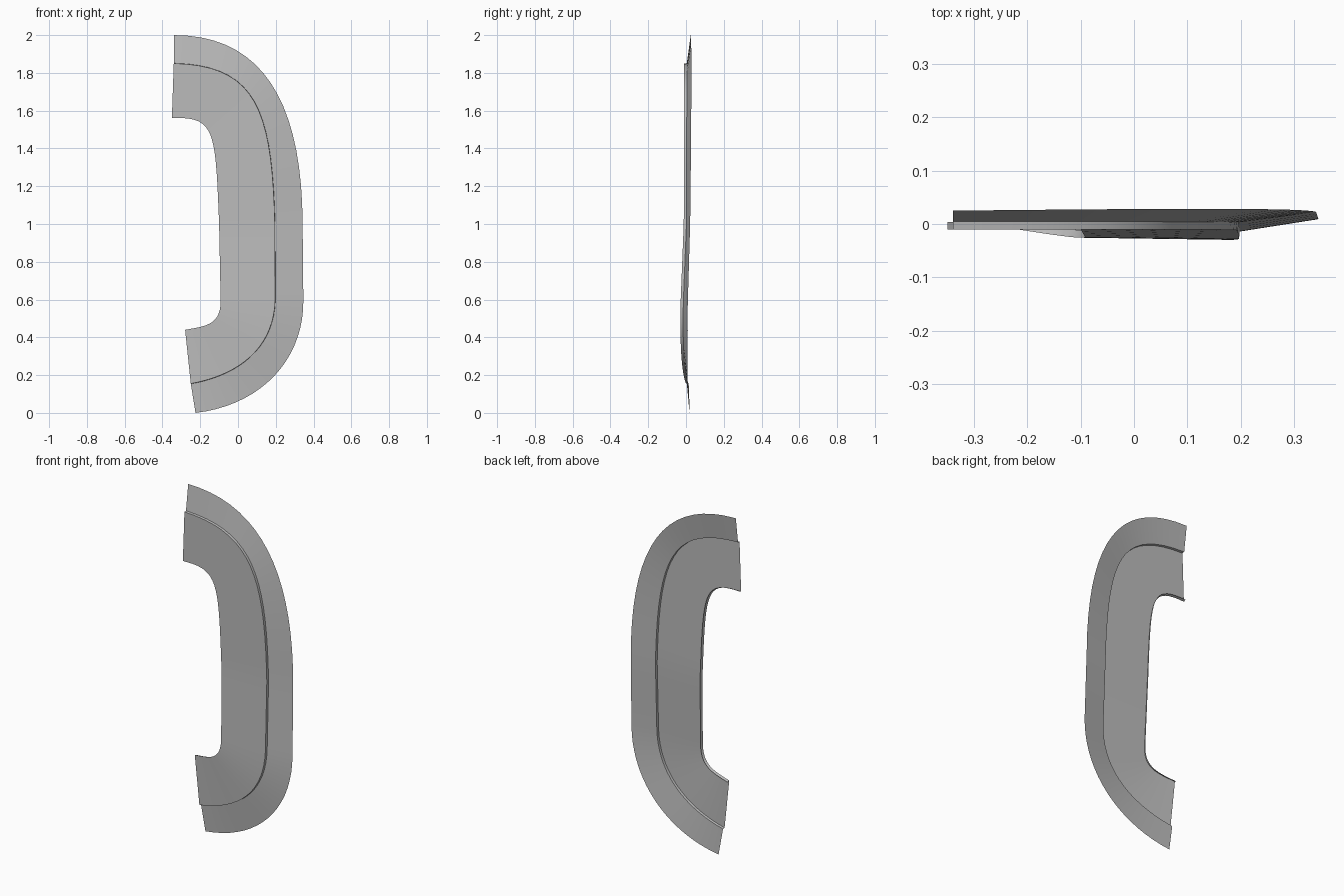
import bpy
from math import radians
from mathutils import Vector

old = bpy.data.objects.get("Cube")
if old:
    bpy.data.objects.remove(old, do_unlink=True)

STEPS = 18

grey = bpy.data.materials.new("plain_grey")
grey.use_nodes = True
colour = (0.5, 0.5, 0.5, 1)
grey.diffuse_color = colour
grey.node_tree.nodes["Principled BSDF"].inputs["Base Color"].default_value = colour


def bezier(points):
    """Sample one cubic curve from its four control points."""
    a, b, c, d = (Vector(p) for p in points)
    samples = []
    for i in range(STEPS + 1):
        t = i / STEPS
        s = 1 - t
        samples.append(a * s**3 + b * (3 * s * s * t) + c * (3 * s * t * t) + d * t**3)
    return samples


def edge_line(upper_bend, lower_bend):
    """Upper bend, straight run, then lower bend."""
    upper, lower = bezier(upper_bend), bezier(lower_bend)
    middle = [upper[-1].lerp(lower[0], k / 4) for k in range(1, 4)]
    return upper + middle + lower


def loft(name, rows):
    """Skin a sheet across neighbouring rows of points."""
    count = len(rows[0])
    verts = [p for row in rows for p in row]
    faces = []
    for r in range(len(rows) - 1):
        for i in range(count - 1):
            a, b = r * count + i, (r + 1) * count + i
            faces.append((a, a + 1, b + 1, b))
    mesh = bpy.data.meshes.new(name)
    mesh.from_pydata(verts, [], faces)
    mesh.materials.append(grey)
    obj = bpy.data.objects.new(name, mesh)
    bpy.context.collection.objects.link(obj)
    bpy.ops.object.select_all(action="DESELECT")
    obj.select_set(True)
    bpy.context.view_layer.objects.active = obj
    bpy.ops.object.shade_smooth_by_angle(angle=radians(30))
    return obj


# Guide lines running from the upper end to the lower end
inner = edge_line(
    [(-.35, -.01, 1.56), (-.12, -.01, 1.57), (-.12, -.01, 1.5), (-.1, -.01, 1)],
    [(-.092, -.024, .6), (-.09, -.03, .47), (-.16, -.02, .46), (-.28, 0, .44)])
ridge = edge_line(
    [(-.34, -.01, 1.85), (.1, -.01, 1.84), (.18, -.01, 1.6), (.195, -.012, 1)],
    [(.197, -.028, .6), (.19, -.035, .34), (0, -.02, .2), (-.25, 0, .155)])
outer = edge_line(
    [(-.34, .025, 2), (.12, .03, 2), (.34, .03, 1.66), (.342, .022, 1)],
    [(.346, .01, .6), (.35, .002, .28), (.12, .01, .04), (-.225, .02, 0)])

# Raised panel with a lip folded back along its inner edge
fold = Vector((0, .014, 0))
lip = [p.lerp(q, .02) + fold for p, q in zip(inner, ridge)]
loft("raised_panel", [lip, inner, ridge])

# Step behind the panel edge and the sloping outer flange
step = [p.lerp(q, .01) + fold for p, q in zip(ridge, outer)]
loft("outer_flange", [ridge, step, outer])
